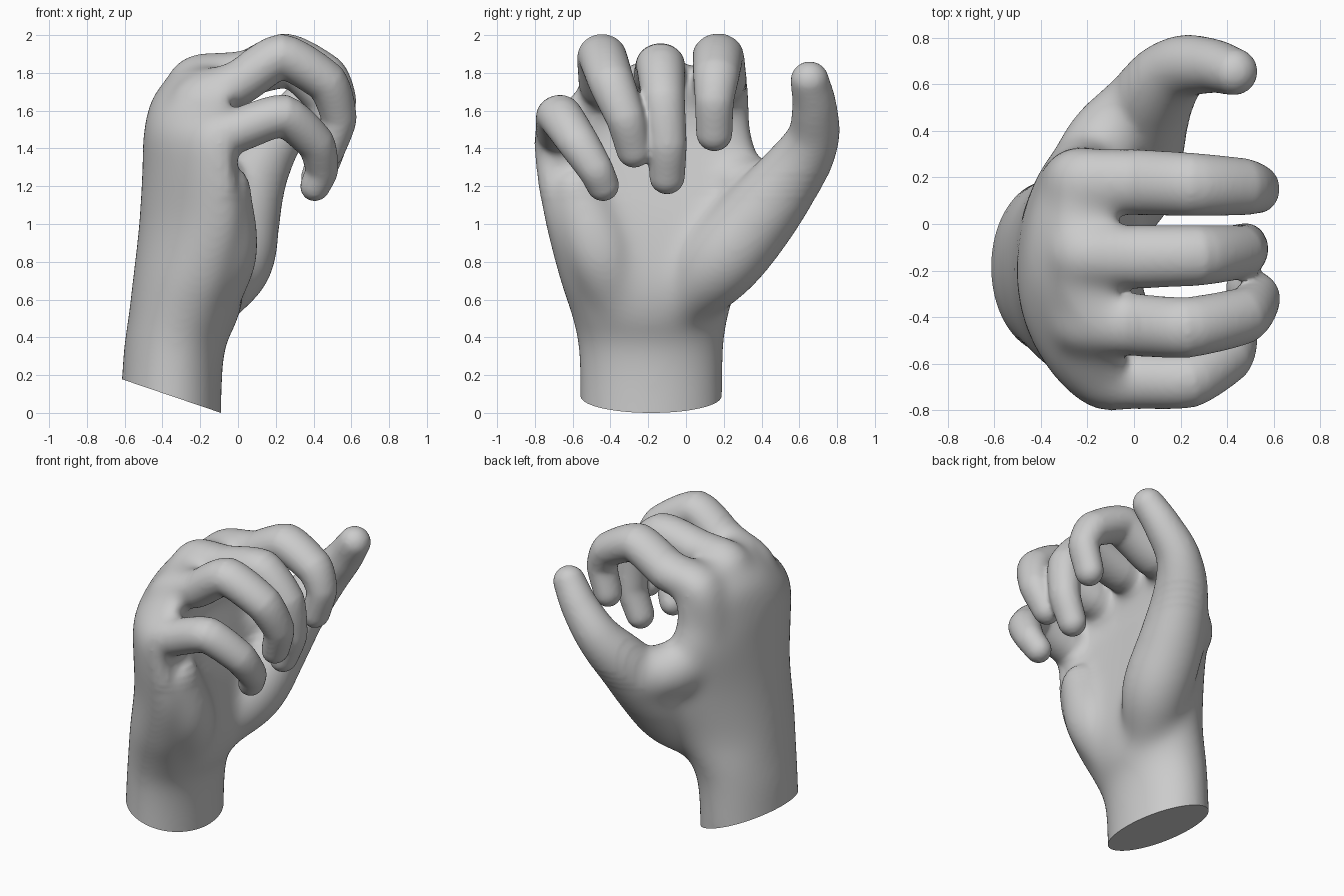
import bpy, bmesh
from math import sin, cos, pi, copysign
from mathutils import Vector

if "Cube" in bpy.data.objects:
    bpy.data.objects.remove(bpy.data.objects["Cube"])

N = 32
bm = bmesh.new()


def loft(rings):
    """Skin a list of point rings and close both ends."""
    vs = [[bm.verts.new(p) for p in r] for r in rings]
    for a, b in zip(vs, vs[1:]):
        for i in range(N):
            j = (i + 1) % N
            bm.faces.new((a[i], a[j], b[j], b[i]))
    bm.faces.new(vs[0][::-1])
    bm.faces.new(vs[-1])


def spline(keys, steps=8, curve=1.0):
    """Catmull-Rom through tuples of any length; curve below 1 straightens the spans."""
    k = [Vector(p) for p in keys]
    k = [k[0] * 2 - k[1]] + k + [k[-1] * 2 - k[-2]]
    out = []
    for a, b, c, d in zip(k, k[1:], k[2:], k[3:]):
        for s in range(steps):
            t = s / steps
            p = 0.5 * (2 * b + (c - a) * t + (2 * a - 5 * b + 4 * c - d) * t * t
                       + (3 * b - a - 3 * c + d) * t ** 3)
            out.append(b.lerp(c, t).lerp(p, curve))
    return out + [k[-2]]


def limb(keys, curve=0.5, flat=1.0):
    """Round-ended tube through (x, y, z, radius) points."""
    path = [(p.xyz, p.w) for p in spline(keys, 8, curve)]
    last = len(path) - 1
    path = [(c, r, (path[min(i + 1, last)][0] - path[max(i - 1, 0)][0]).normalized())
            for i, (c, r) in enumerate(path)]
    angles = [i * pi / 12 for i in range(1, 6)] + [1.5]
    c0, r0, t0 = path[0]
    c1, r1, t1 = path[-1]
    start = [(c0 - t0 * r0 * sin(a), r0 * cos(a), t0) for a in reversed(angles)]
    end = [(c1 + t1 * r1 * sin(a), r1 * cos(a), t1) for a in angles]
    rings = []
    for c, r, t in start + path + end:
        u = Vector((0, 1, 0))
        u = (u - t * u.dot(t)).normalized()
        v = t.cross(u) * flat
        rings.append([c + (u * cos(2 * pi * i / N) + v * sin(2 * pi * i / N)) * r
                      for i in range(N)])
    loft(rings)


# wrist and cupped palm: z, centre x, centre y, half depth, half width, bend little side,
# bend thumb side, squareness
palm = [
    (-0.20, -0.362, -0.185, 0.273, 0.380, 0, 0, 1),
    (0.30, -0.342, -0.185, 0.268, 0.385, 0, 0, 1),
    (0.50, -0.290, -0.190, 0.293, 0.415, 0, 0, .95),
    (0.70, -0.262, -0.195, 0.298, 0.475, 0.06, 0.08, .85),
    (1.00, -0.258, -0.190, 0.268, 0.558, 0.16, 0.12, .8),
    (1.30, -0.280, -0.205, 0.228, 0.595, 0.18, 0.08, .8),
    (1.50, -0.300, -0.225, 0.200, 0.570, 0.20, 0.08, .8),
    (1.68, -0.270, -0.140, 0.180, 0.470, 0.17, 0.07, .85),
    (1.83, -0.200, -0.100, 0.120, 0.340, 0.06, 0.04, 1),
]
rings = []
for z, cx, cy, a, b, bl, bt, e in spline(palm, 5):
    ring = []
    for i in range(N):
        s, c = sin(2 * pi * i / N), cos(2 * pi * i / N)
        ring.append((cx + a * copysign(abs(c) ** e, c) + (bl if s < 0 else bt) * s * s,
                     cy + b * s, z))
    rings.append(ring)
loft(rings)

# index, middle, ring and little finger
limb([(-.29, .15, 1.46, .15), (-.24, .18, 1.71, .157), (0, .18, 1.765, .142), (.25, .17, 1.89, .136),
      (.47, .16, 1.785, .123), (.535, .15, 1.65, .104), (.49, .15, 1.48, .097)], flat=.89)
limb([(-.31, -.12, 1.42, .13), (-.24, -.13, 1.76, .15), (0, -.14, 1.79, .136), (.28, -.135, 1.84, .13),
      (.46, -.12, 1.66, .115), (.48, -.10, 1.42, .104), (.42, -.10, 1.25, .095)], flat=.91)
limb([(-.27, -.42, 1.37, .13), (-.23, -.42, 1.65, .145), (0, -.435, 1.745, .134), (.23, -.445, 1.89, .130),
      (.47, -.395, 1.75, .122), (.535, -.32, 1.56, .104), (.48, -.275, 1.39, .094)], flat=.91)
limb([(-.14, -.57, 1.18, .13), (-.12, -.655, 1.45, .15), (.02, -.67, 1.505, .126), (.24, -.67, 1.575, .12),
      (.41, -.57, 1.43, .109), (.445, -.48, 1.29, .094), (.41, -.44, 1.205, .087)], flat=.93)

# thumb with its fleshy base
limb([(-.14, .00, .62, .18), (-.03, .18, .80, .22), (.015, .37, 1.02, .213), (.09, .56, 1.26, .177),
      (.20, .67, 1.45, .14), (.33, .68, 1.62, .118), (.43, .655, 1.76, .102)], 1)
# web between thumb and index, and outer heel of the palm
limb([(-.23, .16, 1.26, .17), (-.13, .34, 1.18, .18), (.00, .48, 1.16, .17)], 1)
limb([(-.16, -.35, .60, .17), (-.08, -.46, .86, .19), (-.09, -.57, 1.16, .165)], 1)

bmesh.ops.recalc_face_normals(bm, faces=bm.faces)
mesh = bpy.data.meshes.new("hand")
bm.to_mesh(mesh)
bm.free()
hand = bpy.data.objects.new("hand", mesh)
bpy.context.collection.objects.link(hand)

# fuse the parts into one soft skin
rm = hand.modifiers.new("fuse", 'REMESH')
rm.mode = 'VOXEL'
rm.voxel_size = 0.014
sm = hand.modifiers.new("soften", 'SMOOTH')
sm.factor = 0.5
sm.iterations = 8
bm = bmesh.new()
bm.from_object(hand, bpy.context.evaluated_depsgraph_get())
hand.modifiers.clear()

# melt the palm seams, in shrinking regions so the fingers keep their shape
for limit in (0.04, 0.0, -0.04, -0.08):
    soft = [v for v in bm.verts
            if v.co.x < limit - 0.02 or (v.co.z < 1.22 + limit and v.co.x < 0.28)]
    for _ in range(18):
        bmesh.ops.smooth_vert(bm, verts=soft, factor=0.5, use_axis_x=True,
                              use_axis_y=True, use_axis_z=True)

# slanted cut across the wrist
bmesh.ops.bisect_plane(bm, geom=bm.verts[:] + bm.edges[:] + bm.faces[:], plane_co=(-0.09, 0, 0),
                       plane_no=(0.18, 0, 0.53), clear_inner=True)
bmesh.ops.holes_fill(bm, edges=[e for e in bm.edges if e.is_boundary], sides=0)
bmesh.ops.recalc_face_normals(bm, faces=bm.faces)
bm.to_mesh(mesh)
bm.free()
bpy.context.view_layer.objects.active = hand
hand.select_set(True)
bpy.ops.object.shade_smooth_by_angle(angle=0.9)
